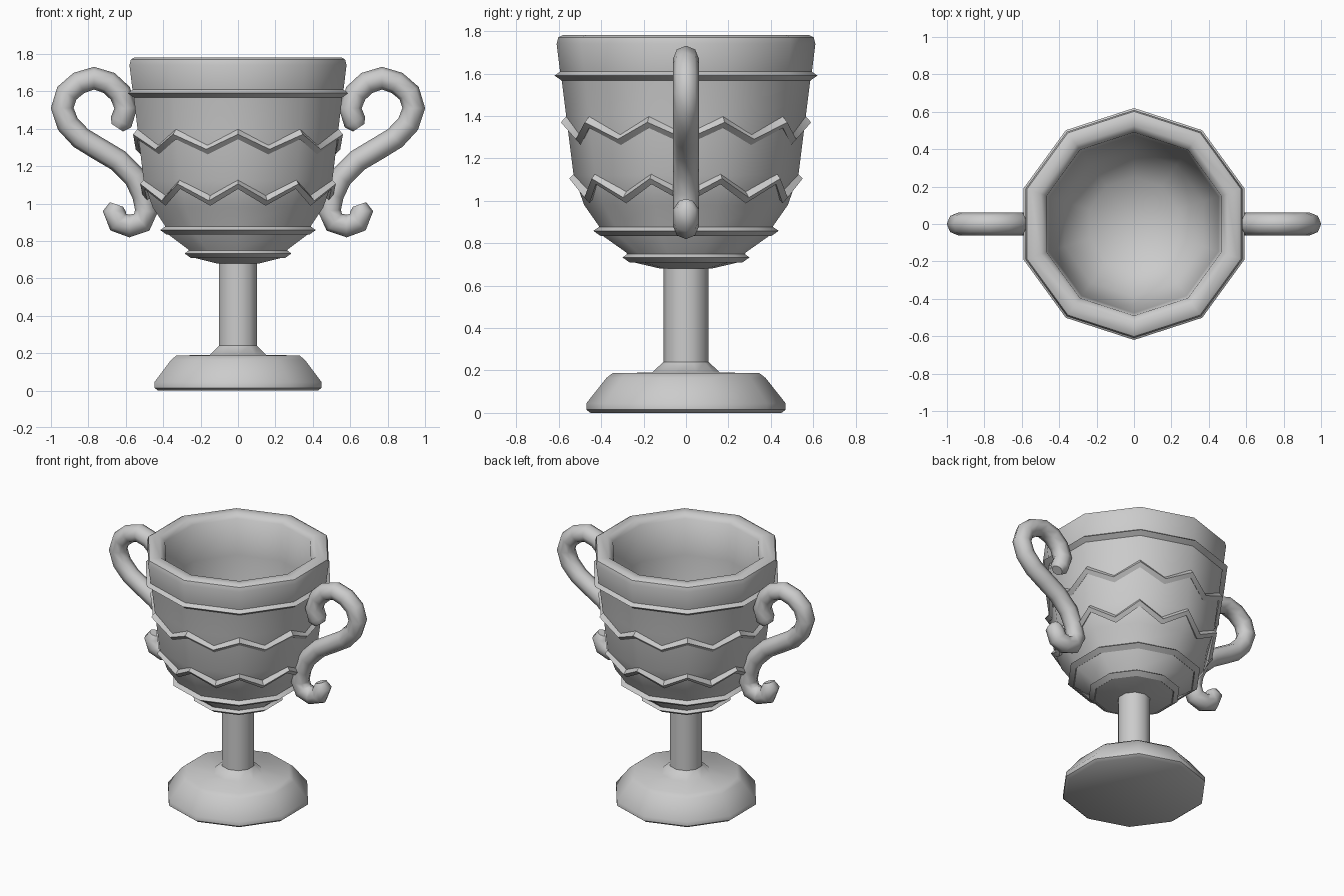
import bpy, bmesh, math
from math import pi, sin, cos

SIDES = 10

cube = bpy.data.objects.get("Cube")
if cube:
    bpy.data.objects.remove(cube, do_unlink=True)

metal = bpy.data.materials.new("grey_metal")
metal.use_nodes = True
grey = (0.6, 0.6, 0.6, 1)
metal.diffuse_color = grey
metal.node_tree.nodes["Principled BSDF"].inputs["Base Color"].default_value = grey


def finish(obj, angle=45):
    obj.data.materials.clear()
    obj.data.materials.append(metal)
    bpy.ops.object.select_all(action='DESELECT')
    obj.select_set(True)
    bpy.context.view_layer.objects.active = obj
    bpy.ops.object.shade_smooth_by_angle(angle=math.radians(angle))


def ring_mesh(name, sections, closed=False):
    """Skin a loop of sections, each a list of (angle, radius, z)."""
    bm = bmesh.new()
    rows = [[bm.verts.new((r * sin(a), -r * cos(a), z)) for a, r, z in s]
            for s in sections]
    n, m = len(rows), len(rows[0])
    for i in range(n):
        for j in range(m if closed else m - 1):
            k = (j + 1) % m
            bm.faces.new((rows[i][j], rows[(i + 1) % n][j],
                          rows[(i + 1) % n][k], rows[i][k]))
    bmesh.ops.remove_doubles(bm, verts=bm.verts, dist=1e-4)
    bmesh.ops.recalc_face_normals(bm, faces=bm.faces)
    mesh = bpy.data.meshes.new(name)
    bm.to_mesh(mesh)
    bm.free()
    obj = bpy.data.objects.new(name, mesh)
    bpy.context.collection.objects.link(obj)
    finish(obj)


def lathe(name, profile, closed=False):
    ring_mesh(name, [[(2 * pi * i / SIDES, r, z) for r, z in profile]
                     for i in range(SIDES)], closed)


def band(name, r, z, half=0.024, depth=0.035):
    lathe(name, [(r, z), (r - depth, z + half), (r - 2 * depth, z),
                 (r - depth, z - half)], True)


def zigzag(name, r_peak, z_peak, r_valley, z_valley, half=0.027, depth=0.025):
    # peaks sit on the corners, valleys on the middle of each side
    sections = []
    for i in range(2 * SIDES):
        r, z = ((r_valley * cos(pi / SIDES), z_valley) if i % 2
                else (r_peak, z_peak))
        sections.append([(pi * i / SIDES, r + dr, z + dz) for dr, dz in
                         ((0, 0), (-depth, half), (-2 * depth, 0), (-depth, -half))])
    ring_mesh(name, sections, True)


# Foot and stem
lathe("foot", [(0, 0), (0.45, 0), (0.47, 0.015), (0.47, 0.045),
               (0.375, 0.165), (0.345, 0.188), (0.16, 0.19), (0.107, 0.24)])
lathe("stem", [(0.107, 0.235), (0.107, 0.69)])

# Bowl with a thick rim and hollow inside
lathe("bowl", [(0, 0.68), (0.12, 0.68), (0.27, 0.715), (0.28, 0.755),
               (0.40, 0.84), (0.41, 0.88), (0.48, 0.98), (0.53, 1.12),
               (0.565, 1.4), (0.585, 1.56), (0.595, 1.62), (0.61, 1.74),
               (0.602, 1.77), (0.58, 1.782), (0.525, 1.78), (0.49, 1.75),
               (0.475, 1.5), (0.45, 1.2), (0.39, 1.0), (0.25, 0.87), (0, 0.82)])

# Raised trim
band("rim_band", 0.62, 1.59)
band("upper_base_band", 0.437, 0.858)
band("lower_base_band", 0.30, 0.733)
zigzag("upper_zigzag", 0.59, 1.37, 0.575, 1.29)
zigzag("lower_zigzag", 0.55, 1.105, 0.53, 1.015)

# Scrolled handles
path = [(0.645, 1.405), (0.625, 1.435), (0.60, 1.51), (0.63, 1.59), (0.69, 1.645),
        (0.77, 1.67), (0.85, 1.645), (0.915, 1.59), (0.94, 1.51),
        (0.91, 1.425), (0.84, 1.35), (0.75, 1.295), (0.64, 1.23),
        (0.55, 1.14), (0.505, 1.045), (0.49, 0.96), (0.515, 0.90),
        (0.58, 0.88), (0.64, 0.90), (0.662, 0.96), (0.65, 0.995)]
for name, side in (("left_handle", 1), ("right_handle", -1)):
    curve = bpy.data.curves.new(name, 'CURVE')
    curve.dimensions = '3D'
    curve.bevel_depth = 0.061
    curve.bevel_resolution = 2
    curve.use_fill_caps = True
    spline = curve.splines.new('POLY')
    spline.points.add(len(path) - 1)
    for i, (p, (x, z)) in enumerate(zip(spline.points, path)):
        p.co = (side * x, 0, z, 1)
        p.radius = 0.6 if i in (0, len(path) - 1) else 1
    tube = bpy.data.objects.new(name, curve)
    bpy.context.collection.objects.link(tube)
    bpy.ops.object.select_all(action='DESELECT')
    tube.select_set(True)
    bpy.context.view_layer.objects.active = tube
    bpy.ops.object.convert(target='MESH')
    finish(bpy.context.object, 60)
